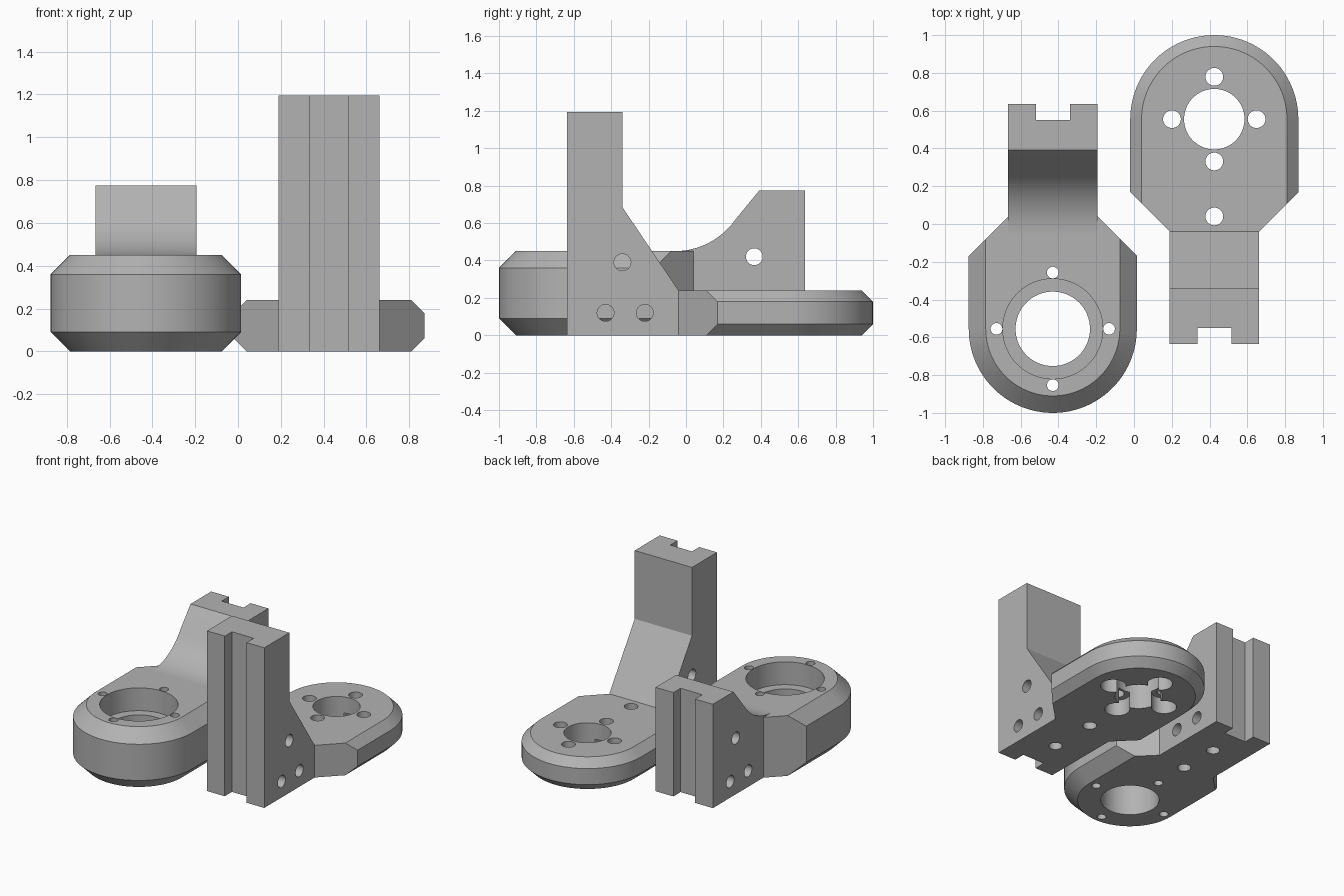
import bpy, bmesh, math
from mathutils import Matrix

if "Cube" in bpy.data.objects:
    bpy.data.objects.remove(bpy.data.objects["Cube"])

grey = bpy.data.materials.new("light_grey")
grey.diffuse_color = (0.45, 0.45, 0.45, 1)
grey.use_nodes = True
grey.node_tree.nodes["Principled BSDF"].inputs["Base Color"].default_value = grey.diffuse_color


def make(name, bm):
    bmesh.ops.recalc_face_normals(bm, faces=bm.faces)
    me = bpy.data.meshes.new(name)
    bm.to_mesh(me)
    bm.free()
    ob = bpy.data.objects.new(name, me)
    bpy.context.collection.objects.link(ob)
    me.materials.append(grey)
    return ob


def loft(name, rings):
    """Closed solid through matching rings of points."""
    bm = bmesh.new()
    vs = [[bm.verts.new(p) for p in r] for r in rings]
    n = len(vs[0])
    for a, b in zip(vs, vs[1:]):
        for i in range(n):
            bm.faces.new((a[i], a[(i + 1) % n], b[(i + 1) % n], b[i]))
    bm.faces.new(vs[0])
    bm.faces.new(vs[-1])
    return make(name, bm)


def drill(x, y, z, r, length, axis="Z"):
    """Cylinder cutter centred on the given point."""
    bm = bmesh.new()
    m = Matrix.Translation((x, y, z))
    if axis == "X":
        m = m @ Matrix.Rotation(math.pi / 2, 4, "Y")
    bmesh.ops.create_cone(bm, cap_ends=True, segments=64 if r > 0.12 else 32,
                          radius1=r, radius2=r, depth=length, matrix=m)
    return make("cutter", bm)


def combine(ob, other, op):
    mod = ob.modifiers.new("combine", "BOOLEAN")
    mod.object, mod.operation, mod.solver = other, op, "EXACT"
    bpy.ops.object.select_all(action="DESELECT")
    bpy.context.view_layer.objects.active = ob
    ob.select_set(True)
    bpy.ops.object.modifier_apply(modifier=mod.name)
    bpy.data.objects.remove(other, do_unlink=True)


R, NECK, CUT, END = 0.445, 0.2365, 0.595, 1.19


def bracket(name, height, cham, profile, cutters, centre, angle):
    # chamfered round-nosed head
    def ring(inset, z):
        r = R - inset
        arc = [(r * math.cos(a), r * math.sin(a), z)
               for a in (math.pi + math.pi * i / 48 for i in range(49))]
        return arc + [(r, 0.7, z), (-r, 0.7, z)]
    body = loft(name, [ring(cham, 0), ring(0, cham),
                       ring(0, height - cham), ring(cham, height)])
    # diagonal shoulders
    plan = [(-0.7, -0.7), (0.7, -0.7), (0.7, CUT - 0.7 + NECK),
            (NECK, CUT), (-NECK, CUT), (-0.7, CUT - 0.7 + NECK)]
    combine(body, loft("shoulder_trim", [[(x, y, z) for x, y in plan]
                                         for z in (-0.1, 1)]), "INTERSECT")
    # upright neck from its side profile
    combine(body, loft("neck", [[(x, y, z) for y, z in profile]
                                for x in (-NECK, NECK)]), "UNION")
    # slot down the mounting face
    slot = [(-0.09, END - 0.085), (0.09, END - 0.085), (0.09, END + 0.1), (-0.09, END + 0.1)]
    combine(body, loft("slot", [[(x, y, z) for x, y in slot]
                                for z in (-0.1, 1.4)]), "DIFFERENCE")
    for c in cutters:
        combine(body, drill(*c), "DIFFERENCE")
    body.matrix_world = Matrix.Translation(centre) @ Matrix.Rotation(angle, 4, "Z")
    bpy.ops.object.shade_smooth_by_angle(angle=math.radians(25))


def around(d):
    return [(d, 0), (-d, 0), (0, d), (0, -d)]


# thick bracket: concave fillet rising to a short upright
fr, fa = 0.395, math.radians(54)
fillet = [(0.495 + fr * math.sin(fa * i / 16), 0.45 + fr * (1 - math.cos(fa * i / 16)))
          for i in range(17)]
thick_profile = [(END, 0), (0.4, 0), (0.4, 0.45)] + fillet + [(0.947, 0.775), (END, 0.775)]
thick_cuts = [(0, 0, 0.2, 0.197, 1), (0, 0, 0.45, 0.265, 0.34)]
thick_cuts += [(x, y, 0.2, 0.031, 1) for x, y in around(0.298)]
thick_cuts += [(0, 0.57, 0, 0.045, 0.5), (0, 0.875, 0, 0.045, 0.5)]
thick_cuts += [(0, y, z, 0.045, 1, "X") for y, z in ((0.92, 0.42), (0.985, 0.12), (0.775, 0.12))]
bracket("thick_bracket", 0.45, 0.09, thick_profile, thick_cuts, (-0.43, -0.555, 0), 0)

# thin bracket: straight brace rising to a tall upright
thin_profile = [(END, 0), (0.4, 0), (0.4, 0.24), (CUT, 0.24), (0.895, 0.685),
                (0.895, 1.195), (END, 1.195)]
thin_cuts = [(0, 0, 0.2, 0.16, 1)]
thin_cuts += [(x, y, 0.2, 0.047, 1) for x, y in around(0.224)]
thin_cuts += [(x, y, 0, 0.085, 0.24) for x, y in around(0.224)]
thin_cuts += [(0, 0.515, 0.1, 0.047, 0.6), (0, 0.875, 0, 0.045, 0.5)]
thin_cuts += [(0, y, z, 0.045, 1, "X") for y, z in ((0.895, 0.39), (0.985, 0.12), (0.775, 0.12))]
bracket("thin_bracket", 0.24, 0.06, thin_profile, thin_cuts, (0.425, 0.555, 0), math.pi)
